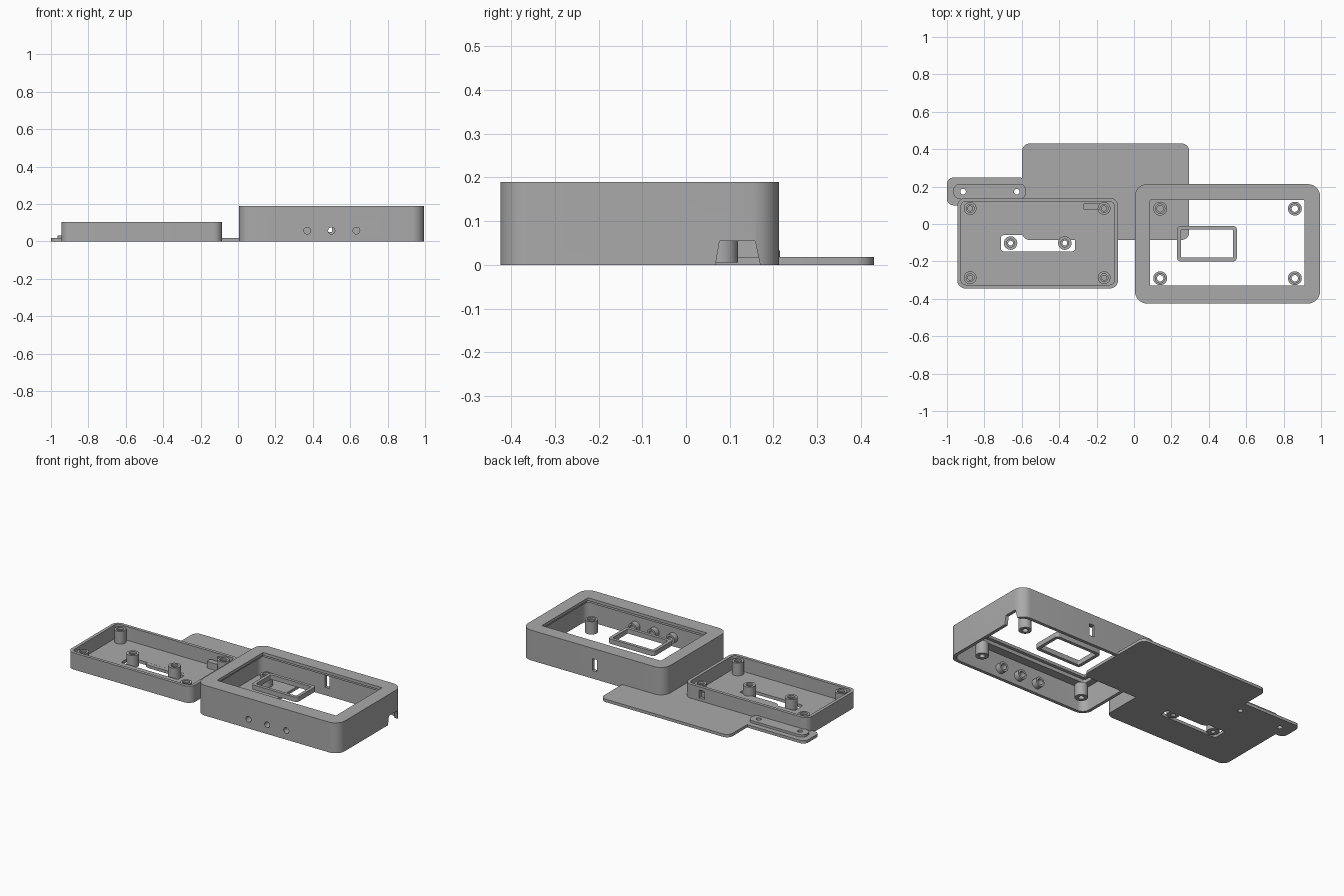
import bpy, bmesh, math
from mathutils import Matrix, Vector

if "Cube" in bpy.data.objects:
    bpy.data.objects.remove(bpy.data.objects["Cube"], do_unlink=True)

grey = bpy.data.materials.new("plain grey")
grey.use_nodes = True
COLOUR = (0.4, 0.4, 0.4, 1)
grey.diffuse_color = COLOUR
grey.node_tree.nodes["Principled BSDF"].inputs["Base Color"].default_value = COLOUR


def finish(name, bm):
    bmesh.ops.recalc_face_normals(bm, faces=bm.faces)
    mesh = bpy.data.meshes.new(name)
    bm.to_mesh(mesh)
    bm.free()
    mesh.materials.append(grey)
    ob = bpy.data.objects.new(name, mesh)
    bpy.context.collection.objects.link(ob)
    return ob


def extrude_outline(name, pts, depth):
    bm = bmesh.new()
    face = bm.faces.new([bm.verts.new(p) for p in pts])
    new = bmesh.ops.extrude_face_region(bm, geom=[face])["geom"]
    bmesh.ops.translate(bm, vec=depth, verts=[v for v in new if isinstance(v, bmesh.types.BMVert)])
    return finish(name, bm)


def slab(name, x0, x1, y0, y1, z0, z1, r, seg=8):
    """Block with rounded vertical corners."""
    pts = []
    corners = [(x1 - r, y1 - r), (x0 + r, y1 - r), (x0 + r, y0 + r), (x1 - r, y0 + r)]
    for q, (cx, cy) in enumerate(corners):
        for i in range(seg + 1):
            a = math.pi / 2 * (q + i / seg)
            pts.append((cx + r * math.cos(a), cy + r * math.sin(a), z0))
    return extrude_outline(name, pts, (0, 0, z1 - z0))


def lathe(name, profile, loc, axis="Z", seg=32):
    """Closed (radius, height) profile turned round an axis."""
    bm = bmesh.new()
    rings = []
    for i in range(seg):
        a = 2 * math.pi * i / seg
        rings.append([bm.verts.new((r * math.cos(a), r * math.sin(a), h)) for r, h in profile])
    n = len(profile)
    for i in range(seg):
        p, q = rings[i], rings[(i + 1) % seg]
        for j in range(n):
            k = (j + 1) % n
            bm.faces.new((p[j], q[j], q[k], p[k]))
    if axis == "Y":
        bm.transform(Matrix.Rotation(-math.pi / 2, 4, "X"))
    bm.transform(Matrix.Translation(Vector(loc)))
    return finish(name, bm)


def rod(x, y, z, r, length, axis="Z", seg=32):
    bm = bmesh.new()
    bmesh.ops.create_cone(bm, cap_ends=True, segments=seg, radius1=r, radius2=r, depth=length)
    if axis == "Y":
        bm.transform(Matrix.Rotation(math.pi / 2, 4, "X"))
    bm.transform(Matrix.Translation((x, y, z)))
    return finish("cutter", bm)


def cut(ob, *cutters):
    bpy.context.view_layer.objects.active = ob
    for c in cutters:
        mod = ob.modifiers.new("cut", "BOOLEAN")
        mod.operation = "DIFFERENCE"
        mod.solver = "EXACT"
        mod.object = c
        bpy.ops.object.modifier_apply(modifier=mod.name)
        bpy.data.objects.remove(c, do_unlink=True)


def post(name, x, y, z0, z1, r, hole):
    step = z1 - 0.012
    lathe(name, [(hole, z0), (r, z0), (r, z1), (hole + 0.008, z1),
                 (hole + 0.008, step), (hole, step)], (x, y, 0))


# Upper housing: shell, open underside, stepped window
X0, X1, Y0, Y1 = 0.005, 0.995, -0.425, 0.213
upper = slab("upper_housing", X0, X1, Y0, Y1, 0, 0.19, 0.065)
w = 0.02
cut(upper,
    slab("cutter", X0 + w, X1 - w, Y0 + w, Y1 - w, -0.1, 0.15, 0.045),
    slab("cutter", 0.065, 0.93, -0.35, 0.15, 0.1, 0.172, 0.01),
    slab("cutter", 0.085, 0.912, -0.33, 0.128, 0.16, 0.3, 0.005))

# Button holes and their inner sleeves in the front wall
buttons = [0.37, 0.5, 0.633]
cut(upper, *[rod(x, Y0, 0.058, 0.018, 0.1, "Y") for x in buttons])
for i, x in enumerate(buttons):
    lathe(f"button_sleeve_{i + 1}", [(0.018, 0), (0.03, 0), (0.03, 0.04), (0.018, 0.04)],
          (x, Y0 + 0.015, 0.058), "Y")

# Rear slot and cable notch in the side wall
cut(upper, slab("cutter", 0.468, 0.502, Y1 - 0.05, Y1 + 0.05, 0.05, 0.125, 0.005))
cut(upper, extrude_outline("cutter", [(0.94, 0.064, -0.02), (0.94, 0.077, 0.055),
                                      (0.94, 0.158, 0.055), (0.94, 0.174, -0.02)], (0.1, 0, 0)))

# Upper screw posts
for i, x in enumerate((0.14, 0.86)):
    for j, y in enumerate((-0.29, 0.082)):
        post(f"upper_post_{i}{j}", x, y, 0.005, 0.085, 0.037, 0.017)

# Display frame in the window
frame = slab("display_frame", 0.23, 0.55, -0.2, -0.01, 0.125, 0.155, 0.02)
cut(frame, slab("cutter", 0.25, 0.53, -0.18, -0.03, 0, 0.3, 0.006))

# Lower tray with floor slot
tray = slab("lower_tray", -0.945, -0.085, -0.345, 0.14, 0, 0.105, 0.045)
cut(tray,
    slab("cutter", -0.925, -0.105, -0.325, 0.12, 0.0185, 0.2, 0.025),
    slab("cutter", -0.712, -0.315, -0.146, -0.06, -0.1, 0.05, 0.015),
    slab("cutter", -0.225, -0.19, 0.1, 0.2, 0.035, 0.085, 0.005))

# Tray corner posts
for i, x in enumerate((-0.876, -0.16)):
    for j, y in enumerate((-0.287, 0.083)):
        post(f"tray_post_{i}{j}", x, y, 0.01, 0.098, 0.034, 0.013)

# Tray centre bosses
for i, x in enumerate((-0.66, -0.37)):
    post(f"tray_boss_{i + 1}", x, -0.102, 0.0, 0.075, 0.036, 0.013)

# Cable clamp beside the rear post
slab("cable_clamp", -0.27, -0.18, 0.075, 0.11, 0.01, 0.06, 0.006)

# Thin back plate
slab("back_plate", -0.598, 0.295, -0.085, 0.43, 0, 0.018, 0.04)

# Strap tab with raised pad and two holes
tab = slab("strap_tab", -1.0, -0.575, 0.1, 0.248, 0, 0.018, 0.035)
pad = slab("strap_pad", -0.966, -0.577, 0.134, 0.215, 0.012, 0.033, 0.036)
for part in (tab, pad):
    cut(part, *[rod(x, 0.173, 0, 0.015, 0.2) for x in (-0.914, -0.627)])

# Smooth the round surfaces, keep edges crisp
bpy.ops.object.select_all(action="DESELECT")
for ob in bpy.context.collection.objects:
    if ob.type == "MESH":
        ob.select_set(True)
        bpy.context.view_layer.objects.active = ob
bpy.ops.object.shade_smooth_by_angle(angle=math.radians(35))
